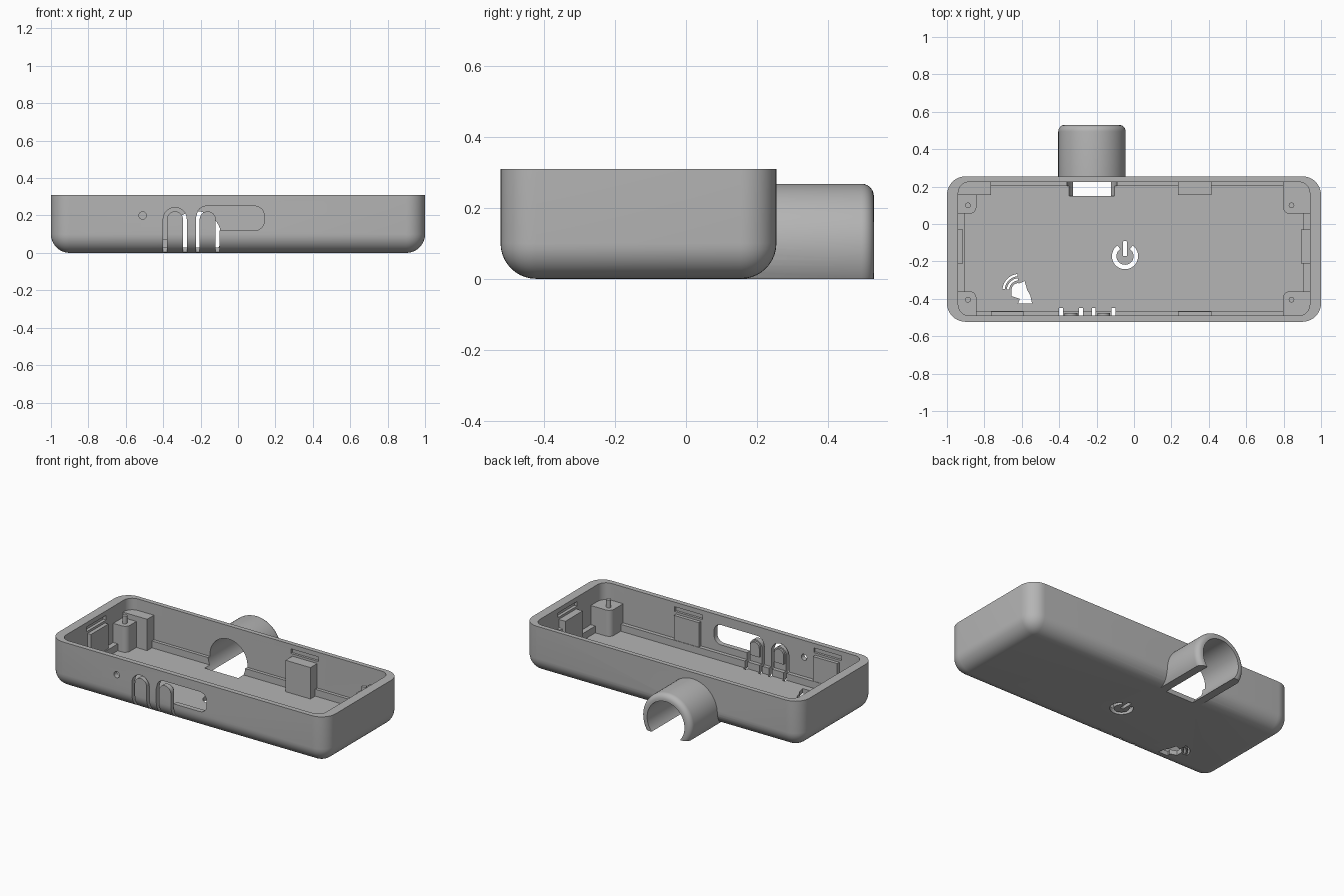
import bpy, bmesh
from math import cos, sin, pi, radians
from mathutils import Vector

cube = bpy.data.objects.get("Cube")
if cube:
    bpy.data.objects.remove(cube, do_unlink=True)

grey = bpy.data.materials.new("plastic_grey")
grey.use_nodes = True
grey.diffuse_color = (0.46, 0.46, 0.46, 1)
grey.node_tree.nodes["Principled BSDF"].inputs["Base Color"].default_value = (0.46, 0.46, 0.46, 1)


def finish(name, bm):
    bmesh.ops.recalc_face_normals(bm, faces=bm.faces)
    mesh = bpy.data.meshes.new(name)
    bm.to_mesh(mesh)
    bm.free()
    mesh.materials.append(grey)
    ob = bpy.data.objects.new(name, mesh)
    bpy.context.collection.objects.link(ob)
    return ob


def box(name, x, y, z, r=0, round_bottom=False):
    """Box from (low, high) ranges, vertical edges rounded by r."""
    bm = bmesh.new()
    bmesh.ops.create_cube(bm, size=1)
    for v in bm.verts:
        v.co = Vector([(a + b) / 2 + c * (b - a) for (a, b), c in zip((x, y, z), v.co)])
    if r:
        mid = sum(z) / 2
        edges = []
        for e in bm.edges:
            p, q = e.verts
            upright = abs(p.co.z - q.co.z) > 1e-4
            if upright or (round_bottom and p.co.z < mid):
                edges.append(e)
        bmesh.ops.bevel(bm, geom=edges, offset=r, segments=10, profile=0.5, affect='EDGES')
    return finish(name, bm)


def prism(name, pts, lo, hi, axis='z'):
    """Extrude a 2D outline along z, or an (x, z) outline along y."""
    bm = bmesh.new()

    def place(p, d):
        return (p[0], p[1], d) if axis == 'z' else (p[0], d, p[1])
    face = bm.faces.new([bm.verts.new(place(p, lo)) for p in pts])
    new = bmesh.ops.extrude_face_region(bm, geom=[face])["geom"]
    shift = Vector(place((0, 0), hi - lo))
    bmesh.ops.translate(bm, vec=shift, verts=[g for g in new if isinstance(g, bmesh.types.BMVert)])
    return finish(name, bm)


def arc(cx, cy, r, a0, a1, n=16):
    angles = [radians(a0 + (a1 - a0) * i / n) for i in range(n + 1)]
    return [(cx + r * cos(a), cy + r * sin(a)) for a in angles]


def band(cx, cy, r0, r1, a0, a1):
    return arc(cx, cy, r1, a0, a1, 28) + arc(cx, cy, r0, a1, a0, 28)


def arch(cx, half, bottom, top):
    return [(cx - half, bottom), (cx + half, bottom)] + arc(cx, top - half, half, 0, 180)


def rounded(x0, x1, y0, y1, r):
    return (arc(x1 - r, y1 - r, r, 0, 90, 8) + arc(x0 + r, y1 - r, r, 90, 180, 8)
            + arc(x0 + r, y0 + r, r, 180, 270, 8) + arc(x1 - r, y0 + r, r, 270, 360, 8))


def combine(target, tool, op='DIFFERENCE'):
    mod = target.modifiers.new("cut", 'BOOLEAN')
    mod.operation, mod.solver, mod.object = op, 'EXACT', tool
    bpy.context.view_layer.objects.active = target
    bpy.ops.object.modifier_apply(modifier=mod.name)
    bpy.data.objects.remove(tool, do_unlink=True)


# Outer shell with rounded sides and underside
TOP, FLOOR = 0.31, 0.03
X, Y0, Y1 = 0.94, -0.49, 0.225
case = box("case", (-1, 1), (-0.523, 0.255), (0, TOP), 0.1, True)

# Rear clamp sleeve, flattened at the base
TX, TZ = -0.225, 0.088
bm = bmesh.new()
loops = []
profile = [(0.1, 0.18), (0.495, 0.18)] + [
    (0.495 + 0.035 * sin(a * pi / 12), 0.145 + 0.035 * cos(a * pi / 12)) for a in range(1, 7)]
for y, r in profile:
    loops.append([bm.verts.new((px, y, pz)) for px, pz in arc(TX, TZ, r, 0, 360, 64)[:-1]])
for a, b in zip(loops, loops[1:]):
    for i in range(64):
        bm.faces.new((a[i], a[i - 1], b[i - 1], b[i]))
bm.faces.new(loops[0])
bm.faces.new(loops[-1])
sleeve = finish("sleeve", bm)
combine(sleeve, box("base_cut", (-1, 1), (-1, 1), (-1, 0)))
combine(case, sleeve, 'UNION')

# Cavity: wide upper part, narrower lower part
cavity = prism("cavity", rounded(-X, X, Y0, Y1, 0.06), 0.075, 0.5)
combine(cavity, prism("lower", rounded(-0.907, 0.907, -0.465, 0.204, 0.03), FLOOR, 0.2), 'UNION')

# Corner bosses and snap blocks stay solid inside the cavity
PINS = [(x, y) for x in (-0.888, 0.842) for y in (-0.405, 0.1)]
for px, py in PINS:
    xr = (-1.1, px + 0.045) if px < 0 else (px - 0.045, 1.1)
    yr = (-0.7, py + 0.045) if py < 0 else (py - 0.045, 0.5)
    combine(cavity, box("boss", xr, yr, (-0.1, 0.2), 0.035))
blocks = [((-1.1, -0.765), (0.155, 0.5)), ((0.235, 0.415), (0.155, 0.5)),
          ((-0.765, -0.59), (-0.7, -0.468)), ((0.235, 0.415), (-0.7, -0.468)),
          ((0.893, 1.1), (-0.21, -0.03)), ((-1.1, -0.915), (-0.21, -0.03))]
for xr, yr in blocks:
    combine(cavity, box("block", xr, yr, (-0.1, 0.235)))
combine(case, cavity)

# Bore through the sleeve, rear wall and floor
combine(case, prism("bore", arc(TX, TZ, 0.135, 0, 360, 64)[:-1], 0.15, 0.7, 'y'))

# Snap slots above the blocks
for xc in (-0.68, 0.325):
    combine(case, box("slot", (xc - 0.1, xc + 0.1), (Y0 - 0.015, Y0 + 0.05), (0.25, 0.28)))
combine(case, box("slot", (0.225, 0.425), (Y1 - 0.05, Y1 + 0.015), (0.25, 0.28)))
for s in (-1, 1):
    combine(case, box("slot", sorted((s * 0.9, s * 0.96)), (-0.22, -0.02), (0.25, 0.28)))

# Front port, interrupted by the second spring button
port = prism("port", rounded(-0.22, 0.14, 0.12, 0.25, 0.05), -0.7, -0.4, 'y')
combine(port, prism("keep", arch(-0.162, 0.043, -0.2, 0.222), -0.9, -0.2, 'y'))
combine(case, port)

# Slits that free two spring buttons in the front wall
for bx in (-0.337, -0.162):
    slit = prism("slit", arch(bx, 0.063, -0.1, 0.243), -0.7, -0.45, 'y')
    combine(slit, prism("keep", arch(bx, 0.043, -0.2, 0.222), -0.9, -0.2, 'y'))
    combine(case, slit)
    prism("button_pad", arch(bx, 0.034, 0.12, 0.212), -0.5, -0.476, 'y')

# Small round holes in the front and end walls
combine(case, prism("hole", arc(-0.51, 0.2, 0.02, 0, 360, 20)[:-1], -0.7, -0.4, 'y'))
bm = bmesh.new()
bmesh.ops.create_cone(bm, cap_ends=True, segments=20, radius1=0.016, radius2=0.016, depth=0.2)
for v in bm.verts:
    v.co = (v.co.z - 1, v.co.x - 0.33, v.co.y + 0.14)
combine(case, finish("end_hole", bm))

# Power-mark opening in the floor
PX, PY = -0.048, -0.172
symbols = [band(PX, PY, 0.046, 0.07, 125, 415),
           rounded(PX - 0.011, PX + 0.011, PY, PY + 0.08, 0.004)]
# Dish and radiating waves
DX, DY = -0.615, -0.355
for r in (0.028, 0.053, 0.076):
    symbols.append(band(DX, DY, r, r + 0.012, 95, 175))
symbols.append([(-0.655, -0.35), (-0.62, -0.32), (-0.585, -0.305), (-0.57, -0.355),
                (-0.555, -0.38), (-0.545, -0.425), (-0.62, -0.425), (-0.61, -0.4), (-0.655, -0.385)])
for pts in symbols:
    combine(case, prism("symbol_cut", pts, -0.1, 0.06))

# Locating pins on the bosses
for px, py in PINS:
    prism("locating_pin", arc(px, py, 0.015, 0, 360, 20)[:-1], 0.19, 0.25)

# Smooth curved walls, keep crisp edges
bpy.ops.object.select_all(action='DESELECT')
for ob in bpy.context.scene.objects:
    if ob.type == 'MESH' and grey.name in ob.data.materials:
        ob.select_set(True)
bpy.context.view_layer.objects.active = case
bpy.ops.object.shade_smooth_by_angle(angle=radians(30))
